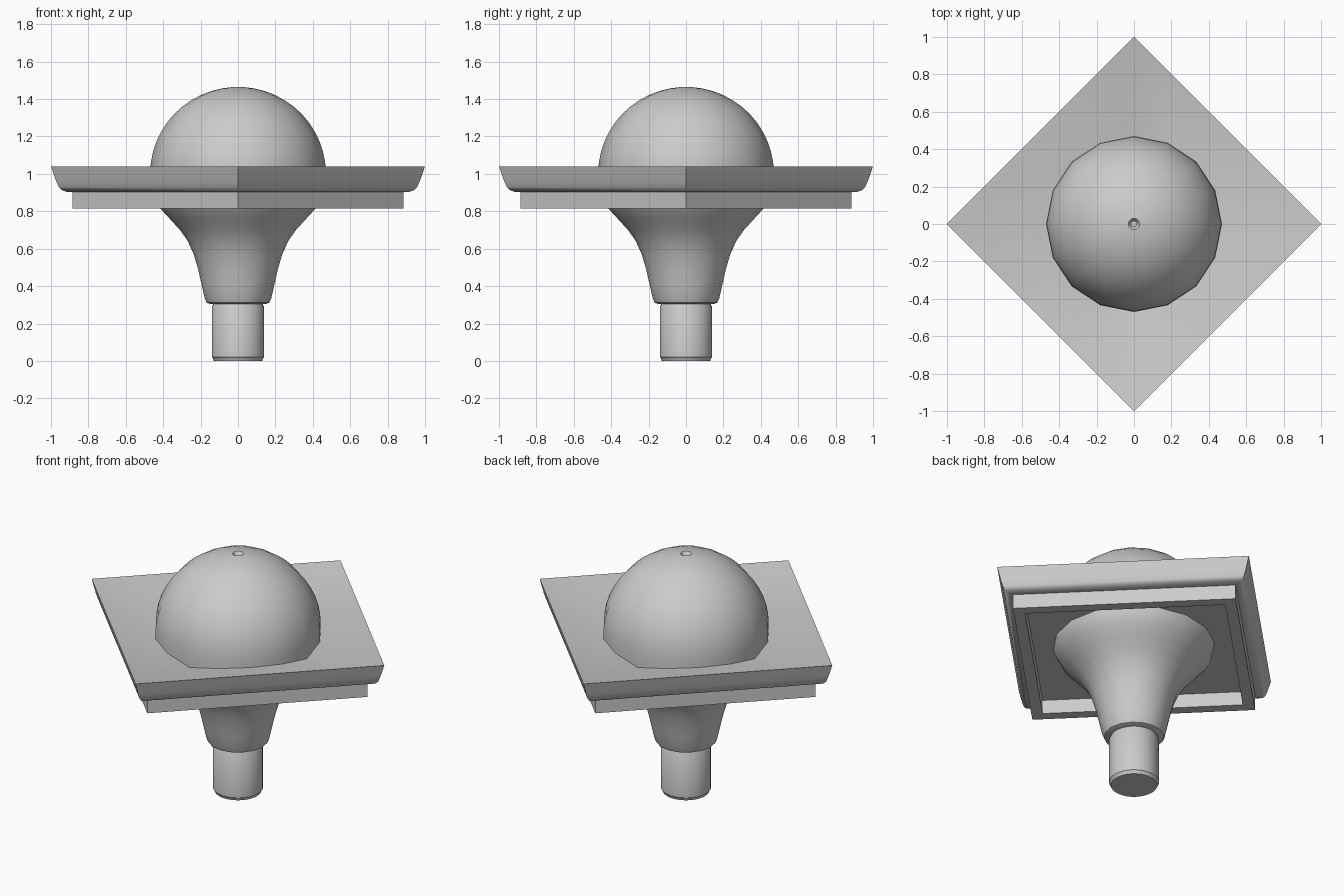
import bpy, bmesh, math

cube = bpy.data.objects.get("Cube")
if cube:
    bpy.data.objects.remove(cube)

grey = bpy.data.materials.new("plain_grey")
grey.use_nodes = True
colour = (0.6, 0.6, 0.6, 1)
grey.diffuse_color = colour
grey.node_tree.nodes["Principled BSDF"].inputs["Base Color"].default_value = colour


def lathe(name, profile, sides):
    """Turn a (radius, height) profile around z; radius 0 makes a pole."""
    bm = bmesh.new()
    rings = []
    for r, z in profile:
        if r == 0:
            rings.append([bm.verts.new((0, 0, z))] * sides)
        else:
            angles = [2 * math.pi * i / sides for i in range(sides)]
            rings.append([bm.verts.new((r * math.cos(a), r * math.sin(a), z)) for a in angles])
    for low, high in zip(rings, rings[1:]):
        for i in range(sides):
            j = (i + 1) % sides
            corners = dict.fromkeys((low[i], low[j], high[j], high[i]))
            bm.faces.new(list(corners))
    bmesh.ops.recalc_face_normals(bm, faces=bm.faces)
    mesh = bpy.data.meshes.new(name)
    bm.to_mesh(mesh)
    bm.free()
    mesh.materials.append(grey)
    obj = bpy.data.objects.new(name, mesh)
    bpy.context.collection.objects.link(obj)
    bpy.ops.object.select_all(action='DESELECT')
    obj.select_set(True)
    bpy.context.view_layer.objects.active = obj
    bpy.ops.object.shade_smooth_by_angle(angle=math.radians(35))
    return obj


# Round post with a small chamfer at the foot
lathe("post", [(0, 0), (0.13, 0), (0.133, 0.012), (0.14, 0.02),
               (0.14, 0.29), (0.133, 0.3), (0.133, 0.32), (0, 0.32)], 32)

# Flaring neck
lathe("neck", [(0, 0.305), (0.15, 0.305), (0.168, 0.312), (0.178, 0.335),
               (0.195, 0.41), (0.213, 0.49), (0.237, 0.57), (0.268, 0.64),
               (0.31, 0.7), (0.365, 0.76), (0.42, 0.82), (0.448, 0.87),
               (0.455, 0.91), (0, 0.91)], 16)

# Square tray: sloping top, curved rim, lower frame, hollow underside
lathe("square_tray", [(0, 0.926), (0.4, 0.926), (1, 1.04), (0.986, 1.0),
                      (0.972, 0.96), (0.958, 0.93), (0.94, 0.912),
                      (0.915, 0.904), (0.885, 0.903), (0.885, 0.815),
                      (0.795, 0.815), (0.795, 0.9), (0, 0.9)], 4)

# Dome with a small dimple at the crown
steps = 12
arc = [(0.47 * math.cos(t), 1.0 + 0.465 * math.sin(t))
       for t in (math.radians(86.3) * i / steps for i in range(steps + 1))]
lathe("dome", [(0, 0.91), (0.47, 0.91)] + arc + [(0.016, 1.445), (0, 1.445)], 16)
